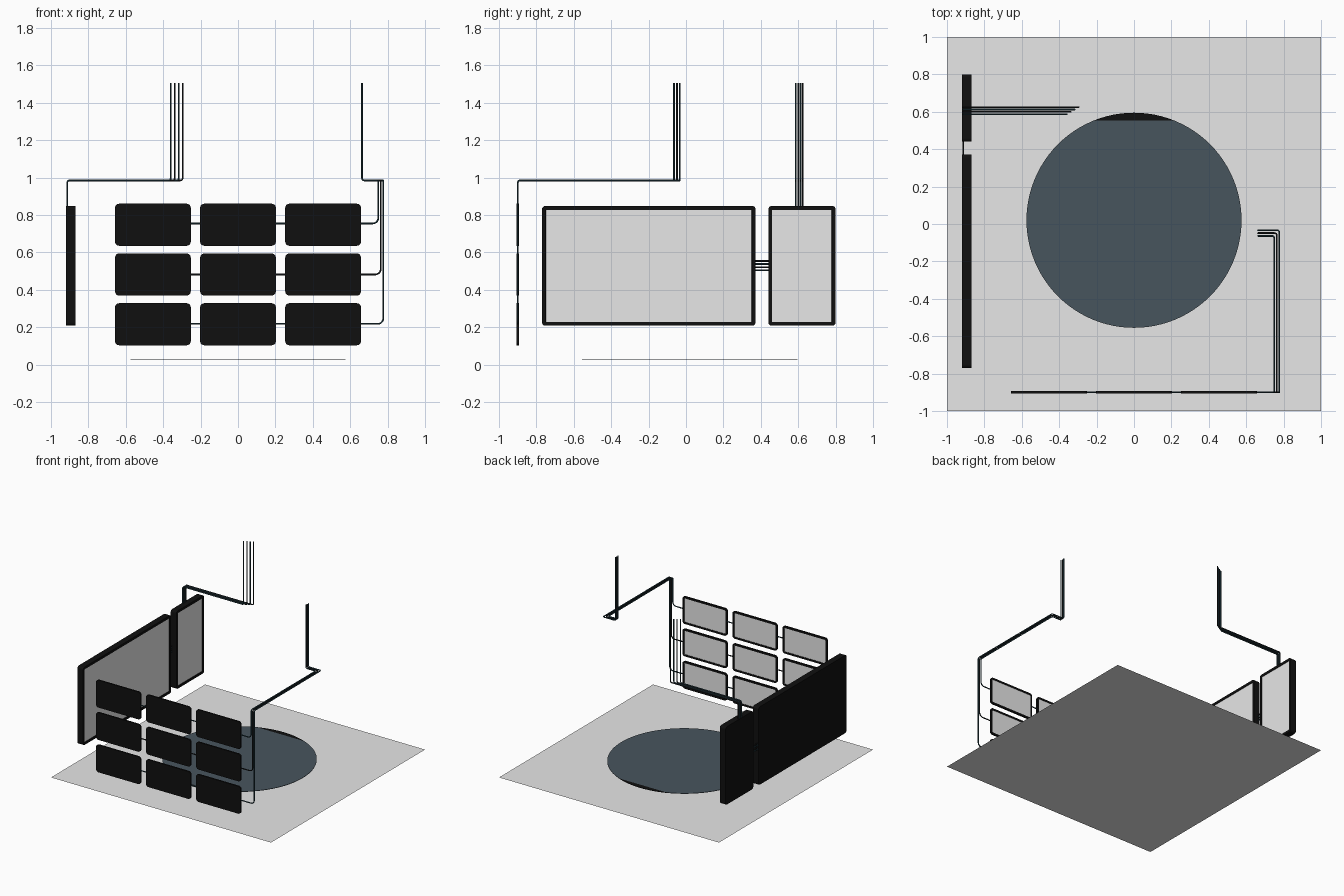
import bpy, bmesh, math
from mathutils import Vector, Matrix

if "Cube" in bpy.data.objects:
    bpy.data.objects.remove(bpy.data.objects["Cube"])


def material(name, rgb):
    m = bpy.data.materials.new(name)
    m.diffuse_color = (*rgb, 1)
    m.use_nodes = True
    m.node_tree.nodes["Principled BSDF"].inputs["Base Color"].default_value = m.diffuse_color
    return m


GREY = material("light grey", (0.8, 0.8, 0.8))
BLACK = material("black", (0.005, 0.005, 0.005))
SLATE = material("slate blue", (0.064, 0.089, 0.11))
TEAL = material("dark teal", (0.015, 0.045, 0.058))
CABLE = material("charcoal", (0.012, 0.014, 0.016))


def add_object(name, bm, mats):
    me = bpy.data.meshes.new(name)
    bm.to_mesh(me)
    bm.free()
    ob = bpy.data.objects.new(name, me)
    bpy.context.collection.objects.link(ob)
    for m in mats:
        me.materials.append(m)
    return ob


# Rounded display slab: built in local XY with its screen facing +Z
def display(name, w, h, depth, border, radius, recess, matrix):
    bm = bmesh.new()
    verts = []
    for k, (sx, sy) in enumerate([(1, 1), (-1, 1), (-1, -1), (1, -1)]):
        cx, cy = sx * (w / 2 - radius), sy * (h / 2 - radius)
        for i in range(6):
            a = math.radians(90 * k + 18 * i)
            verts.append(bm.verts.new((cx + radius * math.cos(a),
                                       cy + radius * math.sin(a), 0)))
    back = bm.faces.new(verts)
    geom = bmesh.ops.extrude_face_region(bm, geom=[back], use_keep_orig=True)["geom"]
    top = [g for g in geom if isinstance(g, bmesh.types.BMFace)][0]
    bmesh.ops.translate(bm, verts=top.verts[:], vec=(0, 0, depth))
    bmesh.ops.recalc_face_normals(bm, faces=bm.faces[:])
    # screen face, slightly recessed in its frame
    bmesh.ops.inset_region(bm, faces=[top], thickness=border)
    bmesh.ops.inset_region(bm, faces=[top], thickness=0.001, depth=-recess)
    top.material_index = 1
    bmesh.ops.transform(bm, matrix=matrix, verts=bm.verts[:])
    return add_object(name, bm, [BLACK, GREY])


# Cable: polyline with filleted corners and a round bevel
def cable(name, pts, mat, bends=0.012, r=0.0045):
    pts = [Vector(p) for p in pts]
    if not isinstance(bends, list):
        bends = [bends] * (len(pts) - 2)
    path = [pts[0]]
    for i in range(1, len(pts) - 1):
        p = pts[i]
        a = p + (pts[i - 1] - p).normalized() * bends[i - 1]
        b = p + (pts[i + 1] - p).normalized() * bends[i - 1]
        c = a + b - p
        for k in range(6):
            t = math.pi / 2 * k / 5
            path.append(c + (a - c) * math.cos(t) + (b - c) * math.sin(t))
    path.append(pts[-1])
    cu = bpy.data.curves.new(name, 'CURVE')
    cu.dimensions = '3D'
    cu.bevel_depth = r
    cu.bevel_resolution = 2
    cu.use_fill_caps = True
    sp = cu.splines.new('POLY')
    sp.points.add(len(path) - 1)
    for q, v in zip(sp.points, path):
        q.co = (*v, 1)
    sp.use_smooth = True
    cu.materials.append(mat)
    ob = bpy.data.objects.new(name, cu)
    bpy.context.collection.objects.link(ob)


# Floor sheet
bm = bmesh.new()
bmesh.ops.create_grid(bm, x_segments=1, y_segments=1, size=1)
add_object("floor", bm, [GREY])

# Round floor disc with a black segment at the back
bm = bmesh.new()
bmesh.ops.create_cone(bm, cap_ends=True, segments=96, radius1=0.575, radius2=0.575,
                      depth=0.003, matrix=Matrix.Translation((0, 0.02, 0.0285)))
bmesh.ops.bisect_plane(bm, geom=bm.verts[:] + bm.edges[:] + bm.faces[:],
                       plane_co=(0, 0.553, 0), plane_no=(0, 1, 0))
for f in bm.faces:
    f.material_index = int(f.calc_center_median().y > 0.553)
add_object("round_mat", bm, [SLATE, BLACK])

# Two large side displays facing +x (local x -> y, y -> z, z -> x)
to_side = Matrix(((0, 0, 1, 0), (1, 0, 0, 0), (0, 1, 0, 0), (0, 0, 0, 1)))
for name, y0, y1 in [("wide_display", -0.77, 0.372), ("tall_display", 0.44, 0.8)]:
    m = Matrix.Translation((-0.92, (y0 + y1) / 2, 0.528)) @ to_side
    display(name, y1 - y0, 0.64, 0.052, 0.02, 0.018, 0.004, m)

# Cables joining the side displays
for i in range(4):
    z = 0.505 + 0.0165 * i
    cable(f"link_cable_{i}", [(-0.913, 0.36, z), (-0.913, 0.45, z)], [TEAL, CABLE][i % 2])

# Three by three wall of small displays facing +y (local x -> -x, y -> z, z -> y)
to_back = Matrix(((-1, 0, 0, 0), (0, 0, 1, 0), (0, 1, 0, 0), (0, 0, 0, 1)))
for r, z in enumerate([0.216, 0.482, 0.748]):
    for c, x in enumerate([-0.455, 0.0, 0.455]):
        m = Matrix.Translation((x, -0.905, z)) @ to_back
        display(f"small_display_{r}_{c}", 0.405, 0.225, 0.013, 0.015, 0.022, 0.002, m)

# Cables from the ceiling to each row of small displays
for i, z in enumerate([0.755, 0.482, 0.218]):
    x, y = 0.75 + 0.0135 * i, -0.064 + 0.0155 * i
    cable(f"row_cable_{i}",
          [(0.663, y, 1.505), (0.663, y, 0.985), (x, y, 0.985), (x, -0.899, 0.985),
           (x, -0.899, z), (-0.28, -0.899, z)],
          [TEAL, CABLE, TEAL][i], [0.012, 0.012, 0.012, 0.03])

# Cables from the ceiling to the tall side display
for i in range(4):
    x, y = -0.36 + 0.0213 * i, 0.587 + 0.0125 * i
    cable(f"side_cable_{i}",
          [(x, y, 1.505), (x, y, 0.985), (-0.913, y, 0.985), (-0.913, y, 0.835)],
          [TEAL, CABLE][i % 2])
